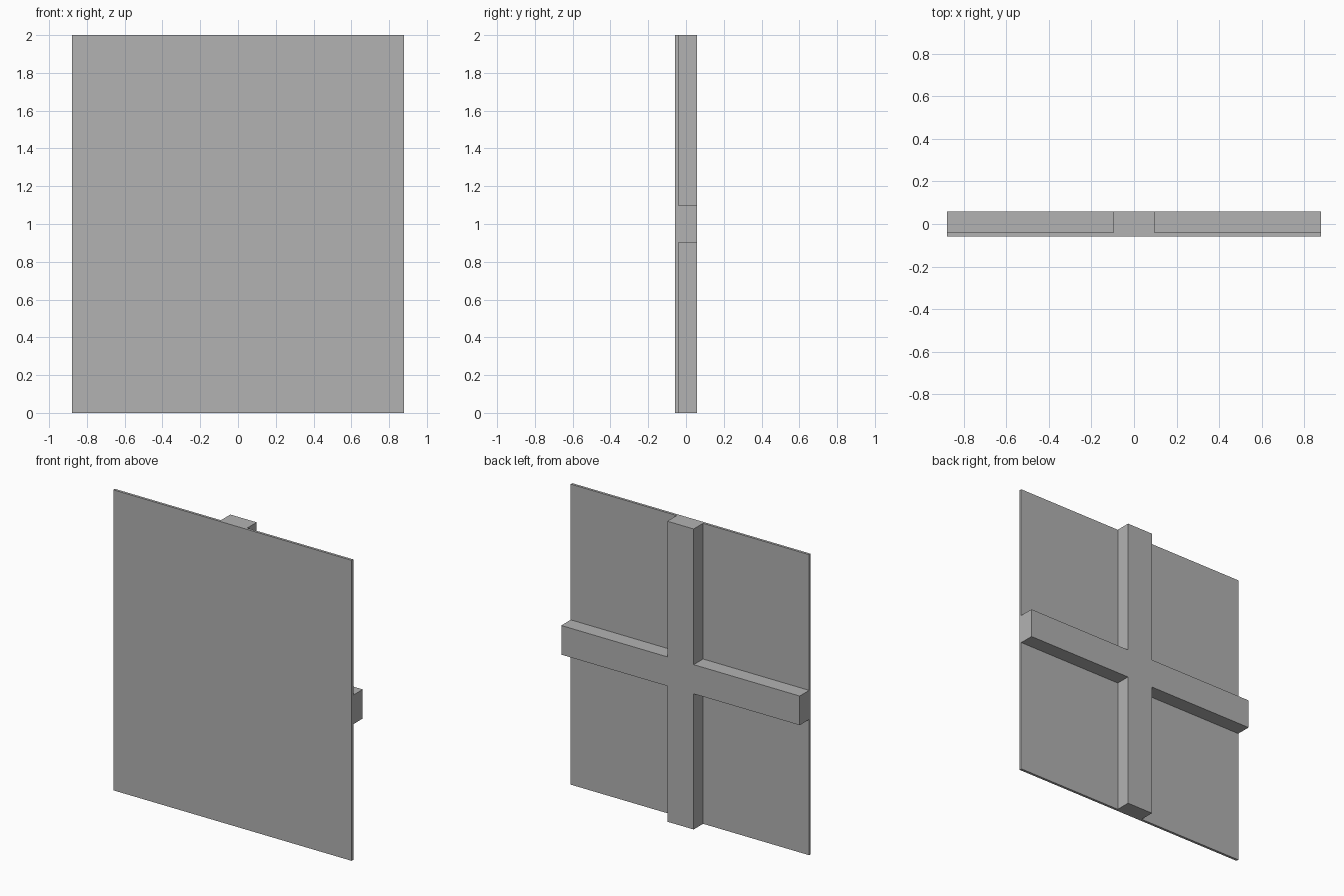
import bpy
import bmesh
import math
from mathutils import Vector

default_cube = bpy.data.objects.get("Cube")
if default_cube:
    bpy.data.objects.remove(default_cube, do_unlink=True)

WIDTH, HEIGHT = 1.756, 2.0
FRONT, PANEL_BACK, BAR_BACK = -0.058, -0.041, 0.058
BAR_HALF = 0.097
MID = HEIGHT / 2

# Single grey finish
grey = bpy.data.materials.new("plain grey")
grey.use_nodes = True
colour = (0.448, 0.448, 0.448, 1)
grey.diffuse_color = colour
grey.node_tree.nodes["Principled BSDF"].inputs["Base Color"].default_value = colour

# Thin panel
bm = bmesh.new()
bmesh.ops.create_cube(bm, size=1)
bmesh.ops.scale(bm, vec=(WIDTH, PANEL_BACK - FRONT, HEIGHT), verts=bm.verts)
bmesh.ops.translate(bm, vec=(0, (FRONT + PANEL_BACK) / 2, MID), verts=bm.verts)

# Cut lines along the bar edges
for side in (-BAR_HALF, BAR_HALF):
    for point, normal in (((side, 0, 0), (1, 0, 0)), ((0, 0, MID + side), (0, 0, 1))):
        bmesh.ops.bisect_plane(bm, geom=bm.verts[:] + bm.edges[:] + bm.faces[:],
                               plane_co=point, plane_no=normal)

# Raise the cross-shaped brace from the back
bm.normal_update()
brace = []
for face in bm.faces:
    c = face.calc_center_median()
    if face.normal.y > 0.9 and (abs(c.x) < BAR_HALF or abs(c.z - MID) < BAR_HALF):
        brace.append(face)
raised = bmesh.ops.extrude_face_region(bm, geom=brace)["geom"]
bmesh.ops.translate(bm, vec=Vector((0, BAR_BACK - PANEL_BACK, 0)),
                    verts=[g for g in raised if isinstance(g, bmesh.types.BMVert)])
bmesh.ops.delete(bm, geom=[f for f in brace if f.is_valid], context="FACES_ONLY")

# Merge flat regions into clean faces
bmesh.ops.dissolve_limit(bm, angle_limit=math.radians(1), verts=bm.verts, edges=bm.edges)
bmesh.ops.recalc_face_normals(bm, faces=bm.faces)

mesh = bpy.data.meshes.new("braced_panel")
bm.to_mesh(mesh)
bm.free()
mesh.materials.append(grey)
panel = bpy.data.objects.new("braced_panel", mesh)
bpy.context.collection.objects.link(panel)
